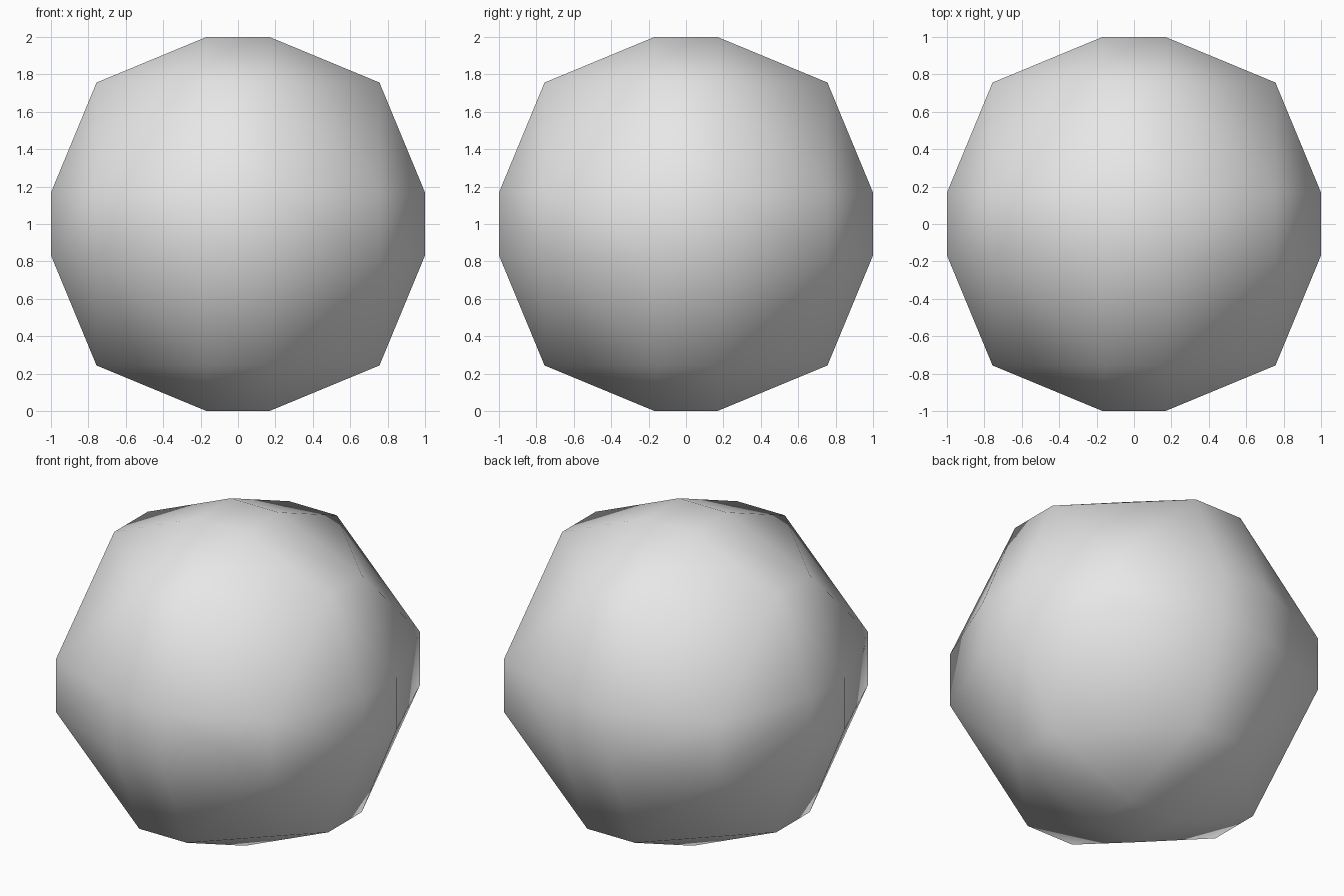
import bpy
import bmesh
import math
from itertools import product
from mathutils import Vector

default_cube = bpy.data.objects.get("Cube")
if default_cube:
    bpy.data.objects.remove(default_cube, do_unlink=True)

# Plain grey material
grey = bpy.data.materials.new("plain grey")
grey.use_nodes = True
colour = (0.8, 0.8, 0.8, 1.0)
grey.diffuse_color = colour
grey.node_tree.nodes["Principled BSDF"].inputs["Base Color"].default_value = colour

# Rounded cube: small flat caps joined by two-step bevels
half_cap = 0.168
radius = 1.0 - half_cap
step = half_cap + radius * math.sqrt(0.5)

bm = bmesh.new()
for signs in product((-1, 1), repeat=3):
    for axis in range(3):
        cap = [half_cap] * 3
        cap[axis] = 1.0
        fold = [step] * 3
        fold[axis] = half_cap
        for point in (cap, fold):
            bm.verts.new(Vector(s * p for s, p in zip(signs, point)))

bmesh.ops.convex_hull(bm, input=bm.verts[:])
bmesh.ops.dissolve_limit(bm, angle_limit=math.radians(1),
                         verts=bm.verts[:], edges=bm.edges[:])
bmesh.ops.recalc_face_normals(bm, faces=bm.faces[:])

mesh = bpy.data.meshes.new("rounded_block")
bm.to_mesh(mesh)
bm.free()
mesh.materials.append(grey)

block = bpy.data.objects.new("rounded_block", mesh)
block.location.z = 1.0
bpy.context.collection.objects.link(block)

# Soft shading that keeps the bevel folds crisp
bpy.context.view_layer.objects.active = block
block.select_set(True)
bpy.ops.object.shade_smooth_by_angle(angle=math.radians(30))
